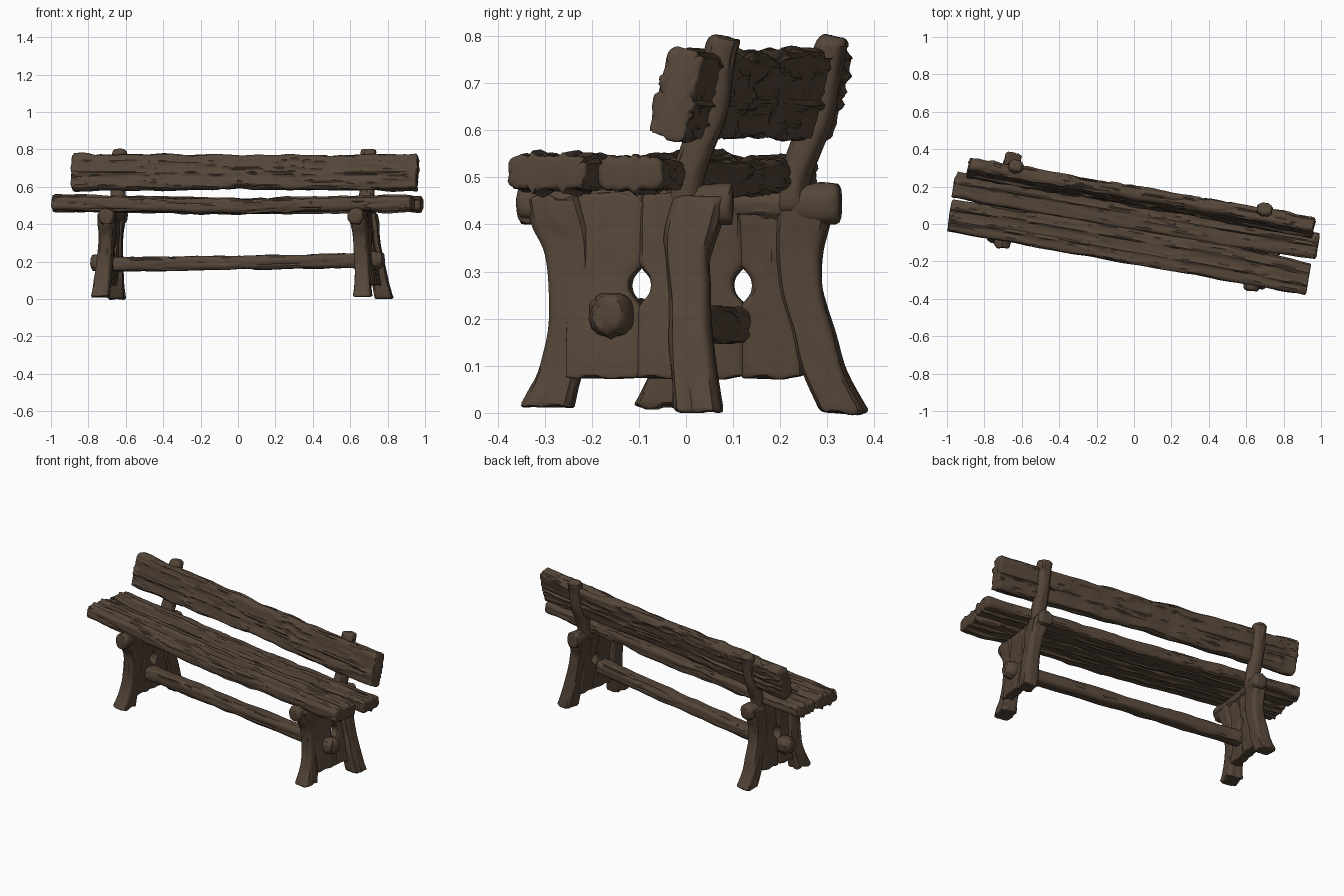
import bpy, bmesh, math
from mathutils import Vector, Matrix, noise

if "Cube" in bpy.data.objects:
    bpy.data.objects.remove(bpy.data.objects["Cube"])

wood = bpy.data.materials.new("dark_brown_wood")
wood.use_nodes = True
BROWN = (0.09, 0.06, 0.04, 1)
wood.diffuse_color = BROWN
wood.node_tree.nodes["Principled BSDF"].inputs["Base Color"].default_value = BROWN

X, Y, Z = Vector((1, 0, 0)), Vector((0, 1, 0)), Vector((0, 0, 1))
TURN = Matrix.Rotation(math.radians(-9.8), 3, 'Z')   # whole bench stands at a slant


def spline(keys, t):
    """Smooth value through key tuples, t from 0 to 1."""
    f = t * (len(keys) - 1)
    i = min(int(f), len(keys) - 2)
    f -= i
    k = [Vector(keys[min(max(j, 0), len(keys) - 1)]) for j in range(i - 1, i + 3)]
    m0, m1 = (k[2] - k[0]) / 2, (k[3] - k[1]) / 2
    return (k[1] * (2*f**3 - 3*f**2 + 1) + m0 * (f**3 - 2*f**2 + f)
            + k[2] * (3*f**2 - 2*f**3) + m1 * (f**3 - f**2))


def section(ha, hb, r, n):
    """Evenly spaced points on a rounded rectangle."""
    pts = []
    na = max(3, round(n * ha / (ha + hb) / 2))
    nb = max(3, round(n * hb / (ha + hb) / 2))
    for i in range(na):
        pts.append((-1 + 2 * i / na, -1))
    for i in range(nb):
        pts.append((1, -1 + 2 * i / nb))
    for i in range(na):
        pts.append((1 - 2 * i / na, 1))
    for i in range(nb):
        pts.append((-1, 1 - 2 * i / nb))
    return pts


def round_point(a, b, ha, hb, r):
    p = Vector((a * ha, b * hb))
    r = min(r, ha * .98, hb * .98)
    q = Vector((min(max(p.x, r - ha), ha - r), min(max(p.y, r - hb), hb - r)))
    d = p - q
    return q + d.normalized() * r if d.length > 1e-7 else p


def timber(name, keys, A, B, r=.02, end=.015, n=32, steps=24, grain=.003,
           wave=.004, grooves=(), seed=0):
    """Hewn timber swept through keys (x, y, z, half width A, half width B)."""
    A, B = A.normalized(), B.normalized()
    along = A.cross(B)
    length = sum((Vector(p[:3]) - Vector(q[:3])).length for p, q in zip(keys, keys[1:]))
    e = min(end / length, .4)
    ts = [0, .06 * e, .25 * e, .55 * e]
    ts += [e + (1 - 2 * e) * i / steps for i in range(steps + 1)]
    ts += [1 - .55 * e, 1 - .25 * e, 1 - .06 * e, 1]
    shape = section(max(k[3] for k in keys), max(k[4] for k in keys), r, n)
    bm, rings = bmesh.new(), []
    for t in ts:
        k = spline(keys, t)
        c, s = Vector(k[:3]), t * length
        d = max(0, e - min(t, 1 - t)) / e
        inset = end * (1 - math.sqrt(max(0, 1 - d * d))) * .8
        ha = max(k[3] + wave * noise.noise(Vector((s * 7, seed, 1))) - inset, .004)
        hb = max(k[4] + wave * noise.noise(Vector((s * 7, seed, 5))) - inset, .004)
        ring = []
        for a, b in shape:
            p = round_point(a, b, ha, hb, r)
            # long streaks of grain, with sharper cracks
            q = Vector((s * 4, p.x * 45 + seed * 3, p.y * 45))
            h = grain * noise.noise(q)
            crack = abs(noise.noise(q * .6 + Vector((9, 3, seed))))
            h -= grain * 1.6 * max(0, 1 - crack * 7)
            for g in grooves:
                off = p.x - g - .008 * noise.noise(Vector((s * 3, g * 40, seed)))
                h -= .014 * max(0, 1 - abs(off) / .009) * (.45 + .55 * min(1, abs(t - .5) * 2.4))
            p += p.normalized() * h if abs(a) == 1 else Vector((0, math.copysign(h, b)))
            if abs(b) != 1:
                p.y = min(max(p.y, -hb), hb)
            ragged = A * p.x + B * p.y
            if d > 0:
                ragged += along * .012 * noise.noise(Vector((p.x * 25, t * 8, seed)))
            ring.append(bm.verts.new(TURN @ (c + ragged)))
        rings.append(ring)
    m = len(shape)
    for r0, r1 in zip(rings, rings[1:]):
        for i in range(m):
            bm.faces.new((r0[i], r0[(i + 1) % m], r1[(i + 1) % m], r1[i]))
    bm.faces.new(rings[0][::-1])
    bm.faces.new(rings[-1])
    bmesh.ops.recalc_face_normals(bm, faces=bm.faces)
    mesh = bpy.data.meshes.new(name)
    bm.to_mesh(mesh)
    bm.free()
    mesh.materials.append(wood)
    ob = bpy.data.objects.new(name, mesh)
    bpy.context.collection.objects.link(ob)
    bpy.ops.object.select_all(action='DESELECT')
    ob.select_set(True)
    bpy.context.view_layer.objects.active = ob
    bpy.ops.object.shade_smooth_by_angle(angle=math.radians(40))
    return ob


# Seat: two sagging planks that part at the ends
timber("seat_front_plank",
       [(-.98, -.122, .512, .086, .033), (-.5, -.12, .506, .092, .034),
        (0, -.12, .496, .094, .035), (.5, -.12, .505, .094, .034),
        (.97, -.132, .511, .086, .035)], Y, Z, r=.02, n=64, steps=110,
       grain=.004, wave=.007, grooves=(-.03, .035), seed=1)
timber("seat_rear_plank",
       [(-.985, .045, .508, .072, .03), (-.5, .043, .503, .076, .032),
        (0, .043, .496, .077, .034), (.5, .043, .503, .076, .032),
        (.99, .05, .508, .07, .03)], Y, Z, r=.02, n=56, steps=110,
       grain=.004, wave=.007, grooves=(.012,), seed=4)

# Backrest board, leaning backwards
lean = math.radians(14)
up = Vector((0, math.sin(lean), math.cos(lean)))
timber("backrest_board",
       [(-.925, .145, .678, .1, .034), (-.45, .147, .677, .098, .034),
        (0, .147, .678, .092, .033), (.45, .147, .674, .095, .034),
        (.95, .142, .677, .1, .038)], up, X.cross(up), r=.022, n=64, steps=110,
       grain=.006, wave=.008, grooves=(-.015,), seed=7)

# Trestles: side, then u of front foot, rear foot and top, and rear foot reach
for side, s, front_u, rear_u, reach in (("left", 1, .709, .765, .16),
                                        ("right", -1, .716, .698, .223)):
    top = .68

    def u(foot, z):
        return s * (foot + (top - foot) * z / .47)

    # Front leg: spread foot, narrow waist, flared head
    timber(side + "_front_leg",
           [(u(front_u, z), v, z, h, w) for z, v, h, w in (
               (.012, -.177, .056, .046), (.09, -.15, .048, .042),
               (.17, -.128, .046, .038), (.25, -.126, .046, .036),
               (.34, -.132, .05, .037), (.4, -.15, .06, .04), (.46, -.165, .058, .042))],
           Y, X, r=.018, n=32, steps=30, seed=10 + s)
    timber(side + "_rear_leg",
           [(u(rear_u, z), v, z, h, w) for z, v, h, w in (
               (0, reach, .05, .044), (.09, (reach + .133) / 2, .046, .042),
               (.17, .3 * reach + .09, .045, .038), (.25, .133, .045, .036),
               (.34, .126, .048, .037), (.4, .135, .055, .04), (.46, .15, .055, .042))],
           Y, X, r=.018, n=32, steps=30, seed=14 + s)

    # Infill boards, notched to leave a small gap between them
    seam = .015 + .01 * s
    for part, edge in (("front", -.13), ("rear", .13)):
        keys = []
        for i in range(14):
            z = .075 + .03 * i
            inner = seam + (math.copysign(.018, edge) if i in (6, 7) else -math.copysign(.004, edge))
            keys.append((u((front_u + rear_u) / 2, z), (edge + inner) / 2, z,
                         abs(edge - inner) / 2, .027))
        timber(side + "_infill_board_" + part, keys, Y, X, r=.012, end=.008,
               n=32, steps=50, wave=.003, seed=18 + s)

    # Log under the seat with knobbed ends
    timber(side + "_seat_bearer",
           [(s * (top - .004), v, .443, h, w) for v, h, w in (
               (-.245, .042, .04), (-.2, .044, .042), (-.12, .036, .036),
               (0, .033, .034), (.1, .036, .036), (.165, .044, .042), (.217, .044, .042))],
           X, Z, r=.036, end=.028, n=32, steps=30, seed=21 + s)

    # Post carrying the backrest
    timber(side + "_back_post",
           [(s * .675, v, z, .036, w) for z, v, w in (
               (.42, .11, .036), (.49, .117, .04), (.55, .137, .038), (.62, .163, .035),
               (.69, .178, .035), (.75, .188, .036), (.8, .2, .036))],
           Y, X, r=.028, end=.025, n=28, steps=30, seed=25 + s)

    # Rounded tenon of the stretcher and the peg under it
    z = .2 + .008 * s
    timber(side + "_stretcher_tenon",
           [(s * .67, -.03, z, .04, .04), (s * .73, -.032, z, .047, .046),
            (s * .795, -.033, z + .002, .044, .044)],
           Y, Z, r=.04, end=.035, n=32, steps=14, wave=.002, seed=29 + s)
    timber(side + "_tenon_peg",
           [(s * .735, -.035, z - .065, .008, .008), (s * .74, -.034, z, .014, .012)],
           Y, X, r=.006, end=.005, n=12, steps=6, wave=0, grain=.001, seed=33)

# Long stretcher between the trestles
timber("stretcher",
       [(-.7, -.02, .186, .042, .037), (-.3, -.016, .19, .04, .036),
        (.2, -.018, .197, .04, .036), (.7, -.026, .207, .042, .038)],
       Y, Z, r=.024, n=36, steps=70, wave=.005, seed=40)
